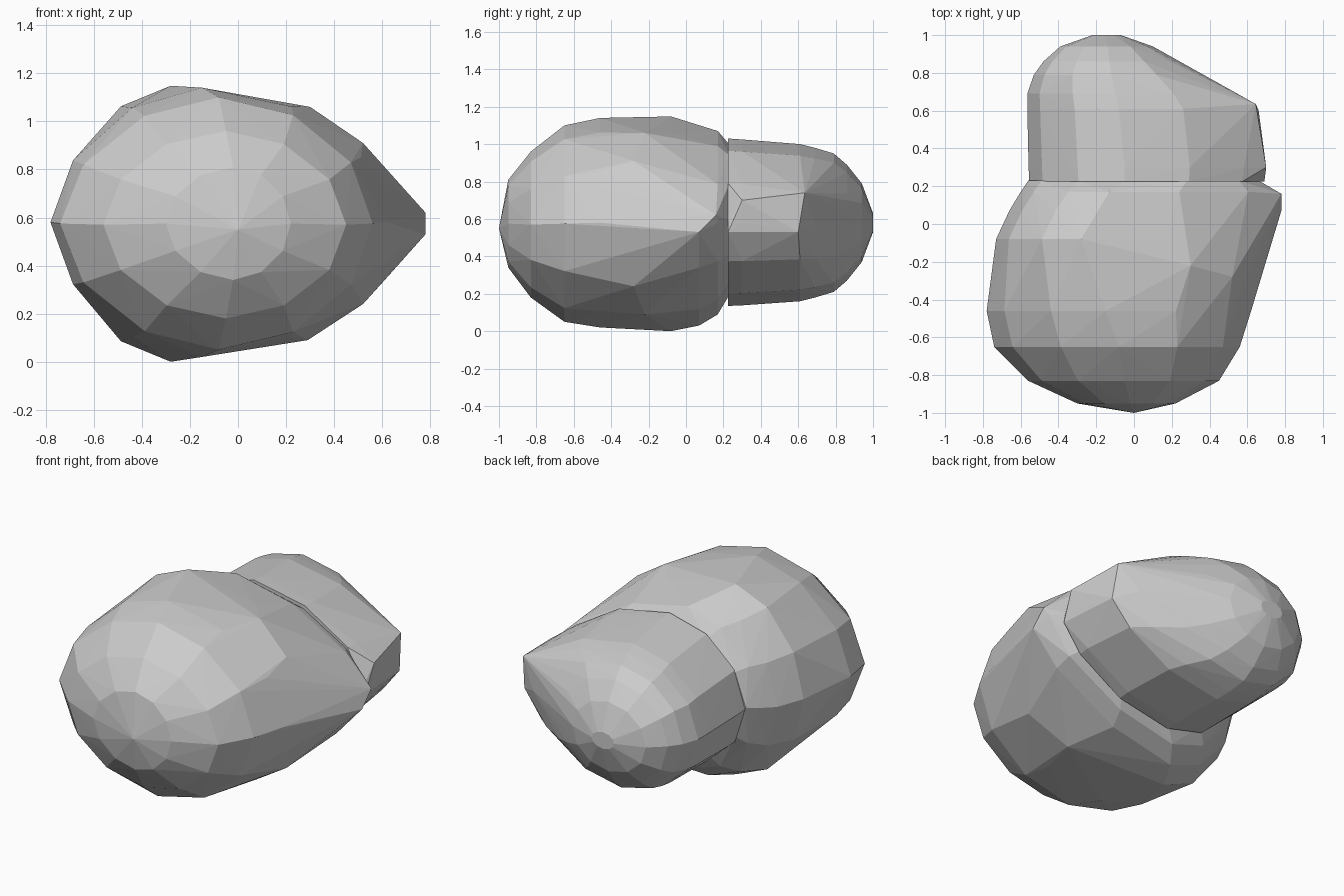
import bpy, bmesh, math


def ring(y, x0, x1, z0, z1, peak, left, right, n):
    """Egg-shaped cross-section with its own pointedness on each side."""
    zc, h = (z0 + z1) / 2, (z1 - z0) / 2
    pts = []
    for i in range(n):
        a = 2 * math.pi * i / n
        c, s = math.cos(a), math.sin(a)
        power, w = (right, x1 - peak) if c > 0 else (left, peak - x0)
        c = math.copysign(abs(c) ** power, c)
        s = math.copysign(abs(s) ** power, s)
        pts.append((peak + w * c, y, zc + h * s))
    return pts


def faceted_lobe(name, sections, extra, n=12):
    """Low-poly convex skin stretched over a row of cross-sections."""
    bm = bmesh.new()
    for sec in sections:
        for p in ring(*sec, n):
            bm.verts.new(p)
    for p in extra:
        bm.verts.new(p)
    res = bmesh.ops.convex_hull(bm, input=bm.verts[:])
    junk = set(res["geom_interior"]) | set(res["geom_unused"])
    bmesh.ops.delete(bm, geom=[g for g in junk if isinstance(g, bmesh.types.BMVert)],
                     context='VERTS')
    bmesh.ops.recalc_face_normals(bm, faces=bm.faces[:])
    mesh = bpy.data.meshes.new(name)
    bm.to_mesh(mesh)
    bm.free()
    obj = bpy.data.objects.new(name, mesh)
    bpy.context.collection.objects.link(obj)
    return obj


# Large front lobe: y, left, right, bottom, top, crest x, pointedness left/right
# Extra points: nose, tip on the right side, and the shoulders leading to it
faceted_lobe("front_lobe", [
    (-0.95, -0.30, 0.22, 0.34, 0.81, -0.02, 1.05, 1.05),
    (-0.83, -0.56, 0.45, 0.18, 0.96, -0.05, 1.05, 1.05),
    (-0.65, -0.74, 0.56, 0.05, 1.10, -0.08, 1.1, 1.05),
    (-0.46, -0.78, 0.62, 0.02, 1.14, -0.15, 1.12, 1.05),
    (-0.08, -0.73, 0.72, 0.00, 1.148, -0.28, 1.12, 1.15),
    (0.07, -0.66, 0.77, 0.03, 1.10, -0.20, 1.1, 1.25),
    (0.17, -0.60, 0.75, 0.09, 1.07, -0.13, 1.1, 1.25),
    (0.23, -0.56, 0.66, 0.19, 1.00, -0.05, 1.05, 1.1),
], [(0, -1, 0.55), (0.78, 0.07, 0.53), (0.78, 0.16, 0.62),
    (0.30, -0.22, 1.06), (0.52, -0.28, 0.91),
    (0.29, -0.22, 0.09), (0.52, -0.28, 0.24)])

# Smaller back lobe, cut flat where it meets the front one, blunt on the right
faceted_lobe("back_lobe", [
    (0.225, -0.555, 0.68, 0.135, 1.03, -0.05, 1.05, 1.1),
    (0.30, -0.558, 0.69, 0.138, 1.025, -0.05, 1.05, 1.1),
    (0.61, -0.565, 0.65, 0.16, 1.00, -0.08, 1.05, 1.1),
    (0.69, -0.565, 0.54, 0.18, 0.98, -0.10, 1.05, 1.05),
    (0.79, -0.53, 0.36, 0.21, 0.95, -0.12, 1.0, 1.0),
    (0.86, -0.48, 0.24, 0.27, 0.89, -0.13, 1.0, 1.0),
    (0.94, -0.39, 0.10, 0.37, 0.79, -0.14, 1.0, 1.0),
    (1.00, -0.22, -0.07, 0.53, 0.63, -0.145, 1.0, 1.0),
], [(0.66, 0.60, 0.53), (0.645, 0.635, 0.74), (0.70, 0.30, 0.70), (0.69, 0.225, 0.53)])
